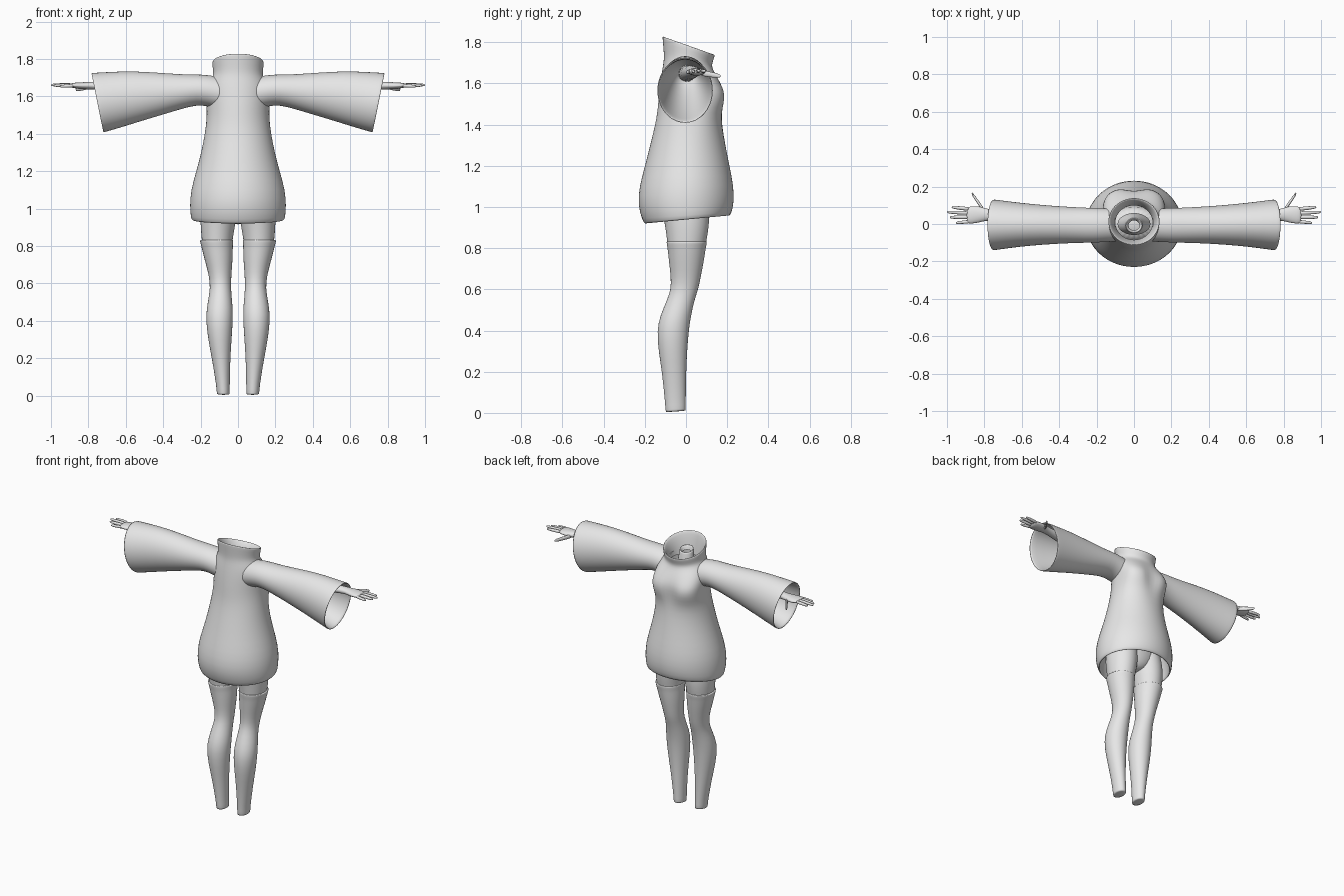
import bpy, bmesh, math

fabric = bpy.data.materials.new("light_grey")
fabric.diffuse_color = (0.8, 0.8, 0.8, 1)


def loft(name, rings, axis="z", sides=24, caps=(False, False), mirror=False, tweak=None):
    """Skin rings (w at v0, w at v1, u0, u1, v0, v1, front squareness) along an axis.
    axis z: u=x, v=y, w=z.   axis x: u=y, v=z, w=x."""
    bm = bmesh.new()
    loops = []
    for w0, w1, u0, u1, v0, v1, n in rings:
        loop = []
        for i in range(sides):
            a = 2 * math.pi * i / sides
            c, s = math.cos(a), math.sin(a)
            e = 2 / n if s > 0 else 1
            pu = math.copysign(abs(c) ** e, c)
            pv = math.copysign(abs(s) ** e, s)
            u = (u0 + u1) / 2 + (u1 - u0) / 2 * pu
            v = (v0 + v1) / 2 + (v1 - v0) / 2 * pv
            w = w0 + (w1 - w0) * (pv + 1) / 2
            p = (u, v, w) if axis == "z" else (w, u, v)
            loop.append(bm.verts.new(tweak(*p) if tweak else p))
        loops.append(loop)
    for a, b in zip(loops, loops[1:]):
        for i in range(sides):
            j = (i + 1) % sides
            bm.faces.new((a[i], a[j], b[j], b[i]))
    if caps[0]:
        bm.faces.new(loops[0][::-1])
    if caps[1]:
        bm.faces.new(loops[-1])
    bmesh.ops.recalc_face_normals(bm, faces=bm.faces[:])
    for f in bm.faces:
        f.smooth = True
    me = bpy.data.meshes.new(name)
    bm.to_mesh(me)
    bm.free()
    me.materials.append(fabric)
    ob = bpy.data.objects.new(name, me)
    bpy.context.collection.objects.link(ob)
    if mirror:
        ob.modifiers.new("mirror", "MIRROR").use_mirror_merge = False
    ob.modifiers.new("smooth", "SUBSURF").levels = 1
    ob.modifiers["smooth"].render_levels = 1
    return ob


def bust(x, y, z):
    # shallow valley between the two sides of the chest
    if y > 0.05:
        y -= 0.025 * math.exp(-(x / 0.035) ** 2 - ((z - 1.53) / 0.06) ** 2)
    return x, y, z


def sym(zb, zf, r, yb, yf, n=2):
    return (zb, zf, -r, r, yb, yf, n)


# Dress: inner hem, flared body, chest, collar and collar lining in one skin
loft("dress", [
    sym(1.15, 1.15, .20, -.17, .18), sym(1.0, 1.03, .235, -.215, .215),
    sym(.925, .965, .235, -.19, .20), sym(.915, .955, .245, -.20, .21),
    sym(.935, .97, .254, -.213, .222),
    sym(1.01, 1.02, .259, -.236, .234), sym(1.10, 1.10, .253, -.228, .233),
    sym(1.2, 1.2, .224, -.200, .212), sym(1.3, 1.3, .197, -.175, .192),
    sym(1.4, 1.4, .178, -.150, .175, 2.2), sym(1.46, 1.46, .170, -.140, .178, 2.6),
    sym(1.51, 1.51, .168, -.135, .191, 3.2), sym(1.56, 1.56, .170, -.130, .192, 3.4),
    sym(1.61, 1.60, .170, -.124, .172, 3), sym(1.66, 1.64, .162, -.117, .148, 2.6),
    sym(1.70, 1.67, .146, -.110, .130, 2.2), sym(1.73, 1.69, .133, -.107, .126),
    sym(1.77, 1.71, .134, -.110, .132), sym(1.825, 1.735, .139, -.115, .141),
    sym(1.832, 1.742, .135, -.114, .138), sym(1.815, 1.735, .125, -.105, .128),
    sym(1.74, 1.70, .105, -.092, .108), sym(1.68, 1.66, .10, -.085, .10),
], sides=32, tweak=bust)

# Bell sleeves, with the lining narrowing back onto the arm
loft("sleeve", [
    (.10, .10, -.095, .085, 1.53, 1.705, 2), (.165, .165, -.098, .085, 1.548, 1.715, 2),
    (.22, .22, -.100, .086, 1.553, 1.718, 2), (.30, .30, -.102, .090, 1.533, 1.718, 2),
    (.40, .42, -.106, .096, 1.502, 1.727, 2), (.53, .57, -.116, .108, 1.463, 1.737, 2),
    (.64, .70, -.130, .122, 1.428, 1.731, 2), (.71, .775, -.141, .132, 1.408, 1.727, 2),
    (.722, .786, -.141, .132, 1.405, 1.725, 2), (.72, .782, -.133, .125, 1.415, 1.717, 2),
    (.64, .70, -.120, .112, 1.44, 1.718, 2), (.50, .52, -.095, .09, 1.50, 1.712, 2),
    (.38, .38, -.06, .06, 1.57, 1.69, 2), (.34, .34, -.035, .04, 1.61, 1.68, 2),
], axis="x", mirror=True)

# Arm running into the palm
loft("arm_and_palm", [
    (.15, .15, -.045, .045, 1.60, 1.69, 2), (.40, .40, -.035, .045, 1.61, 1.69, 2),
    (.60, .60, -.015, .063, 1.62, 1.69, 2), (.75, .75, .018, .075, 1.635, 1.68, 2),
    (.79, .79, .018, .083, 1.637, 1.678, 2), (.83, .83, .006, .097, 1.637, 1.676, 2),
    (.87, .87, .000, .096, 1.642, 1.674, 2), (.898, .898, .002, .092, 1.648, 1.670, 2),
], axis="x", sides=14, caps=(False, True), mirror=True)


def digit(name, x0, y0, x1, y1, z0, z1, r):
    rings = []
    for t, k in ((0, 1), (.35, 1), (.7, .9), (.93, .7), (1, .35)):
        x, y, z = x0 + (x1 - x0) * t, y0 + (y1 - y0) * t, z0 + (z1 - z0) * t
        rings.append((x, x, y - r * k, y + r * k, z - r * k, z + r * k, 2))
    loft(name, rings, axis="x", sides=8, caps=(True, True), mirror=True)


# Fingers and thumb
digit("index_finger", .88, .080, .975, .090, 1.660, 1.660, .011)
digit("middle_finger", .88, .058, 1.0, .064, 1.661, 1.661, .011)
digit("ring_finger", .88, .036, .985, .036, 1.660, 1.658, .011)
digit("little_finger", .87, .014, .953, .006, 1.658, 1.653, .010)
digit("thumb", .80, .068, .868, .165, 1.652, 1.636, .015)

# Stockings with a slightly raised welt at the top
loft("stocking", [
    (.003, .010, .044, .113, -.099, -.001, 2), (.006, .013, .044, .113, -.099, -.001, 2),
    (.06, .06, .044, .117, -.103, -.001, 2),
    (.2, .2, .041, .140, -.117, .001, 2), (.3, .3, .034, .160, -.134, .006, 2),
    (.4, .4, .027, .172, -.142, .014, 2), (.47, .47, .027, .168, -.127, .024, 2),
    (.55, .55, .036, .152, -.092, .042, 2), (.60, .60, .037, .150, -.074, .060, 2),
    (.66, .66, .034, .160, -.074, .072, 2), (.73, .73, .028, .180, -.083, .086, 2),
    (.79, .79, .027, .195, -.089, .095, 2), (.80, .80, .027, .197, -.091, .097, 2),
    (.825, .825, .025, .204, -.095, .102, 2), (.832, .832, .025, .204, -.095, .102, 2),
    (.833, .833, .031, .196, -.090, .096, 2),
], caps=(True, False), mirror=True)

# Thighs
loft("thigh", [
    (.79, .79, .032, .190, -.087, .091, 2), (.85, .85, .027, .196, -.094, .103, 2),
    (.92, .92, .012, .202, -.104, .114, 2), (1.0, 1.0, .004, .200, -.120, .112, 2),
    (1.08, 1.08, .004, .180, -.110, .10, 2),
], mirror=True)

# Hips joining the thighs under the dress
loft("hips", [
    sym(.915, .915, .03, -.05, .05), sym(.95, .95, .11, -.09, .09),
    sym(1.03, 1.03, .185, -.125, .11), sym(1.12, 1.12, .17, -.115, .10),
    sym(1.25, 1.25, .12, -.08, .09),
], caps=(True, True))

# Neck stub inside the collar
loft("neck", [
    sym(1.58, 1.58, .09, -.06, .06), sym(1.64, 1.64, .065, -.055, .055),
    sym(1.69, 1.68, .05, -.05, .045), sym(1.76, 1.74, .047, -.05, .035),
    sym(1.765, 1.745, .043, -.046, .031), sym(1.73, 1.72, .03, -.035, .02),
], sides=16)
